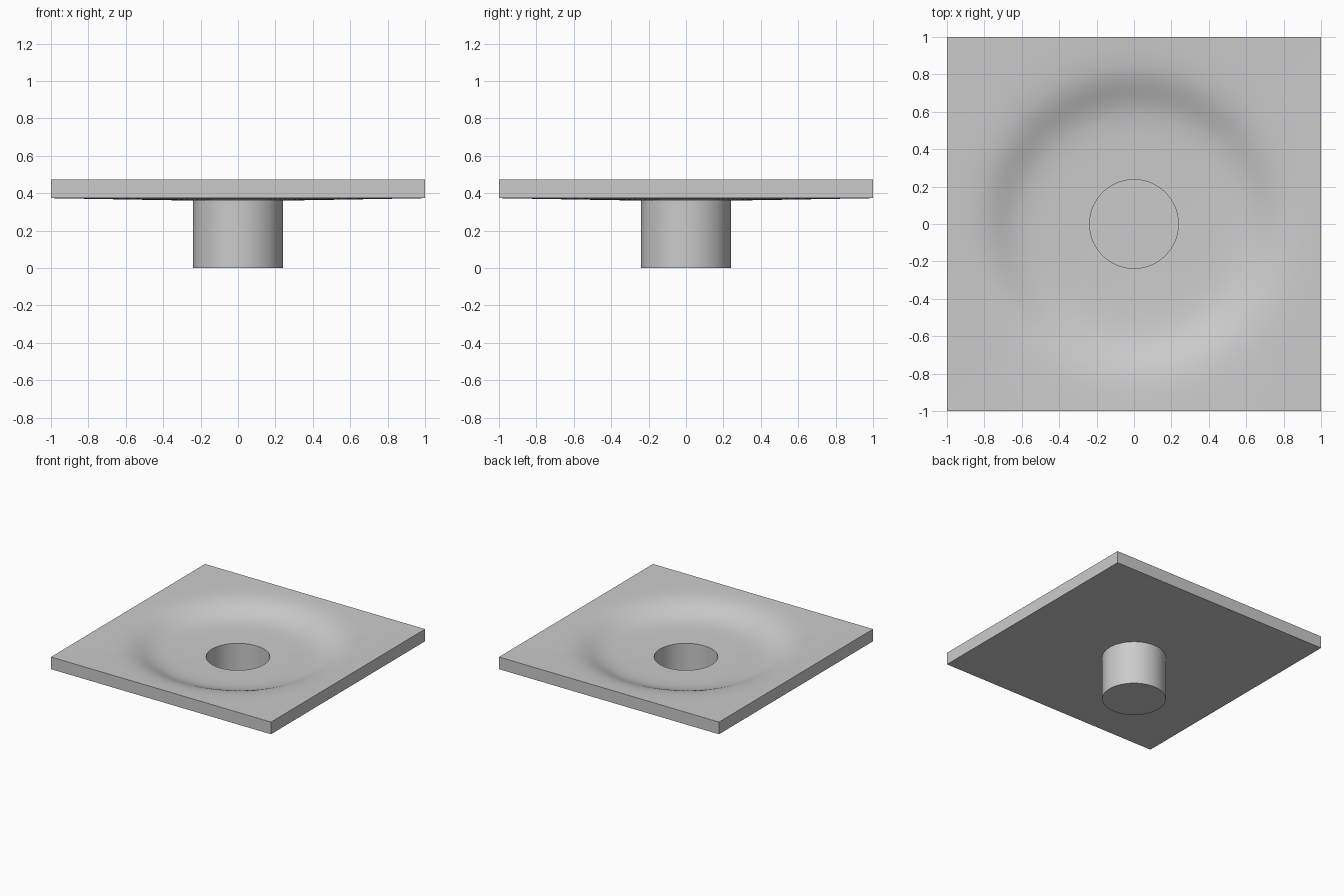
import bpy, bmesh, math

default = bpy.data.objects.get("Cube")
if default:
    bpy.data.objects.remove(default)

SEGMENTS = 128
STEPS = 40
HOLE, WALL = 0.24, 0.003
RIM_Z, EDGE_Z, THICK = 0.36, 0.373, 0.1

grey = bpy.data.materials.new("plain grey")
grey.use_nodes = True
colour = (0.6, 0.6, 0.6, 1)
grey.diffuse_color = colour
grey.node_tree.nodes["Principled BSDF"].inputs["Base Color"].default_value = colour


def blend_ring(bm, radius, t, height):
    """Ring between a circle (t = 0) and the square border (t = 1)."""
    ring = []
    for i in range(SEGMENTS):
        a = math.tau * i / SEGMENTS
        c, s = math.cos(a), math.sin(a)
        border = 1 / max(abs(c), abs(s))
        r = radius + (border - radius) * t
        ring.append(bm.verts.new((r * c, r * s, height(r, t))))
    return ring


def skin(bm, rings):
    for a, b in zip(rings, rings[1:]):
        for i in range(SEGMENTS):
            j = (i + 1) % SEGMENTS
            bm.faces.new((a[i], b[i], b[j], a[j]))


def finish(bm, name):
    mesh = bpy.data.meshes.new(name)
    bm.to_mesh(mesh)
    bm.free()
    mesh.materials.append(grey)
    obj = bpy.data.objects.new(name, mesh)
    bpy.context.collection.objects.link(obj)
    bpy.ops.object.select_all(action='DESELECT')
    obj.select_set(True)
    bpy.context.view_layer.objects.active = obj
    bpy.ops.object.shade_smooth_by_angle(angle=math.radians(30))


def underside(r, t):
    return RIM_Z + (EDGE_Z - RIM_Z) * t


def dish(r, t):
    # soft S-shaped bank around the basin, level at the border
    rise = 1 if t == 1 else 1 / (1 + math.exp((0.71 - r) / 0.061))
    return underside(r, t) + THICK * rise


# Square tray: dished top, straight sides, gently sloping underside
bm = bmesh.new()
rings = [blend_ring(bm, HOLE - WALL, k / STEPS, dish) for k in range(STEPS + 1)]
rings += [blend_ring(bm, HOLE, t, underside) for t in (1, 0)]
skin(bm, rings)
finish(bm, "dished_tray")

# Outlet cup: thin wall, open at the top and closed at the bottom
bm = bmesh.new()
outer = [blend_ring(bm, HOLE, 0, lambda r, t, z=z: z) for z in (RIM_Z, 0)]
inner = [blend_ring(bm, HOLE - WALL, 0, lambda r, t, z=z: z) for z in (WALL, RIM_Z)]
skin(bm, outer)
skin(bm, inner)
bm.faces.new(outer[1][::-1])
bm.faces.new(inner[0])
finish(bm, "outlet_cup")
